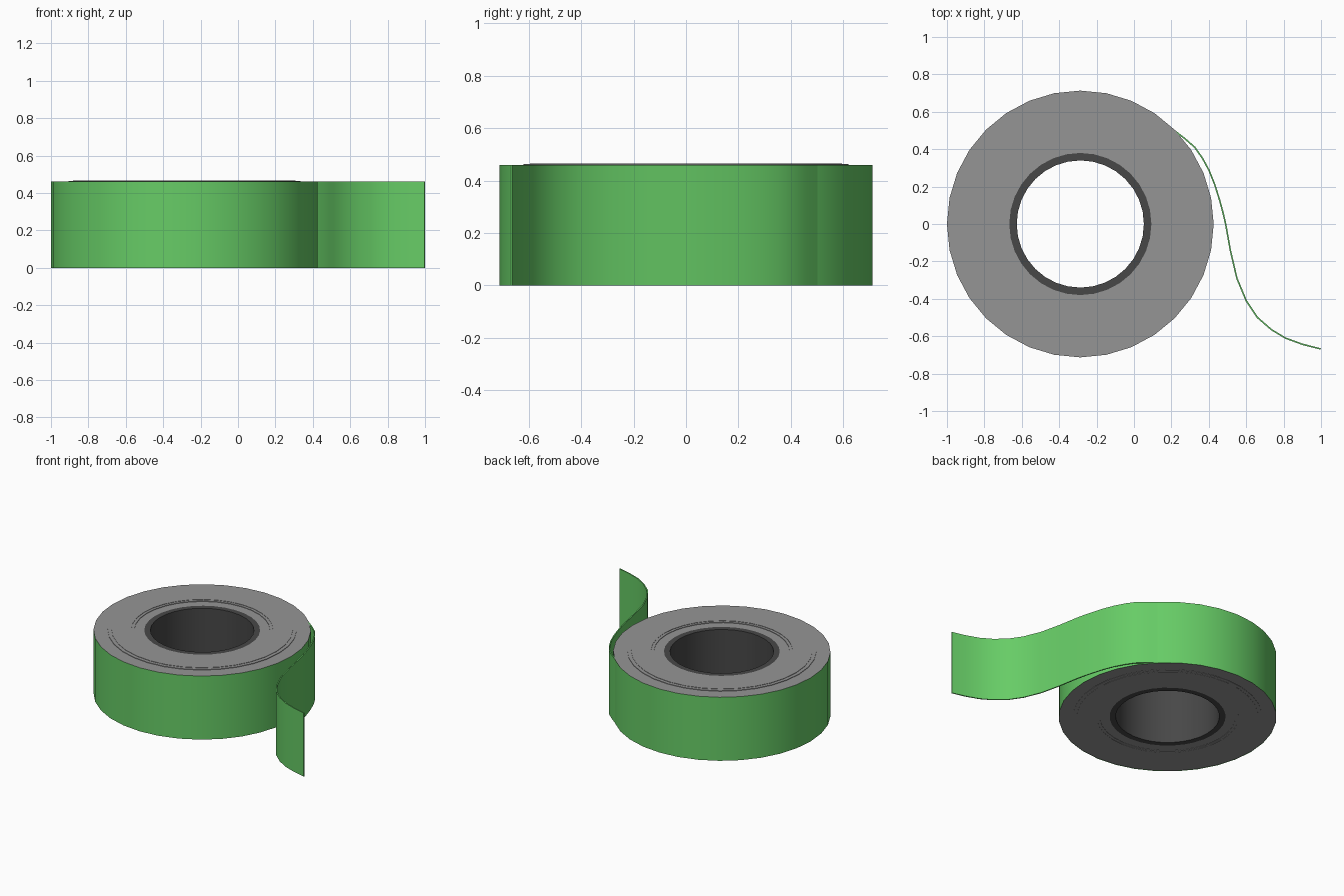
import bpy, bmesh
from math import cos, sin, tau
from mathutils import Vector

if "Cube" in bpy.data.objects:
    bpy.data.objects.remove(bpy.data.objects["Cube"])

CX = -0.287     # centre of the roll
BOT, TOP = 0.003, 0.46
R_OUT, R_CORE, R_HOLE = 0.713, 0.38, 0.34


def material(name, rgb):
    m = bpy.data.materials.new(name)
    m.diffuse_color = (*rgb, 1)
    m.use_nodes = True
    m.node_tree.nodes["Principled BSDF"].inputs["Base Color"].default_value = m.diffuse_color
    return m


green = material("green_tape", (0.135, 0.604, 0.133))
grey = material("grey_side", (0.30, 0.30, 0.30))
dark = material("dark_core", (0.064, 0.064, 0.064))


def finish(name, bm, mat):
    me = bpy.data.meshes.new(name)
    bm.to_mesh(me)
    bm.free()
    me.materials.append(mat)
    ob = bpy.data.objects.new(name, me)
    bpy.context.collection.objects.link(ob)
    return ob


def lathe(name, profile, mat, segs=32, closed=False):
    """Spin (radius, z) points round the roll axis; upright walls are smooth."""
    bm = bmesh.new()
    rings = [[bm.verts.new((CX + r * cos(tau * i / segs), r * sin(tau * i / segs), z))
              for i in range(segs)] for r, z in profile]
    pairs = list(zip(rings, rings[1:]))
    if closed:
        pairs.append((rings[-1], rings[0]))
    for a, b in pairs:
        for i in range(segs):
            k = (i + 1) % segs
            f = bm.faces.new((a[i], a[k], b[k], b[i]))
            f.normal_update()
            f.smooth = abs(f.normal.z) < 0.5
    for e in bm.edges:
        if len(e.link_faces) == 2 and e.calc_face_angle() > 0.6:
            e.smooth = False
    return finish(name, bm, mat)


# Outer wrap of tape
lathe("outer_wrap", [(R_OUT, 0.0), (R_OUT, TOP)], green)

# Wound sides: fine concentric steps up to a slightly raised band
relief = [(R_OUT, 0), (0.62, 0), (0.62, 0.6), (0.595, 0.6), (0.595, 1),
          (0.465, 1), (0.465, 0.6), (0.445, 0.6), (0.445, 0), (R_CORE, 0)]
lathe("wound_side_top", [(r, TOP + 0.006 * h) for r, h in relief], grey)
lathe("wound_side_bottom", [(r, BOT - 0.003 * h) for r, h in reversed(relief)], grey)

# Cardboard core
lathe("core", [(R_CORE, BOT), (R_CORE, TOP), (R_HOLE, TOP), (R_HOLE, BOT)], dark, closed=True)

# Loose end of tape: thin strip following an S curve
path = [Vector(p) for p in (
    (0.215, 0.50), (0.27, 0.458), (0.325, 0.41), (0.367, 0.35), (0.402, 0.285), (0.432, 0.21),
    (0.457, 0.13), (0.476, 0.06), (0.49, 0.0), (0.515, -0.14), (0.55, -0.29), (0.60, -0.41),
    (0.66, -0.50), (0.735, -0.565), (0.81, -0.61), (0.90, -0.643), (0.998, -0.668))]
bm = bmesh.new()
sections = []
for i, p in enumerate(path):
    t = (path[min(i + 1, len(path) - 1)] - path[max(i - 1, 0)]).normalized()
    n = Vector((-t.y, t.x)) * 0.004
    sections.append([bm.verts.new((q.x, q.y, z)) for q, z in
                     ((p + n, 0), (p - n, 0), (p - n, TOP), (p + n, TOP))])
for a, b in zip(sections, sections[1:]):
    for i in range(4):
        k = (i + 1) % 4
        bm.faces.new((a[i], a[k], b[k], b[i])).smooth = i % 2 == 1
bm.faces.new(sections[0])
bm.faces.new(sections[-1])
bmesh.ops.recalc_face_normals(bm, faces=bm.faces)
for e in bm.edges:
    e.smooth = e.calc_face_angle() < 0.6
finish("loose_end", bm, green)
